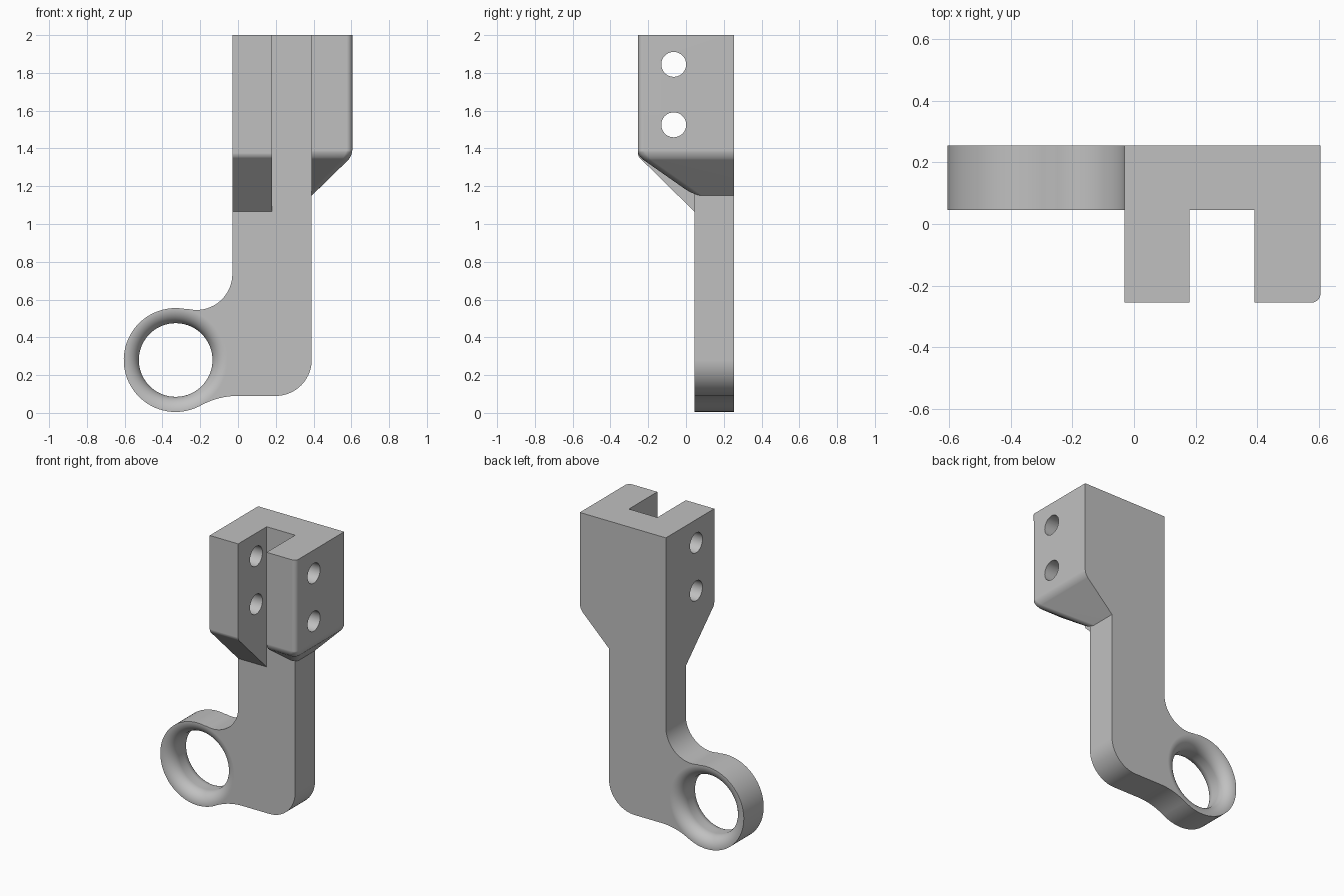
import bpy, bmesh
from math import sin, cos, pi, radians
from mathutils import Vector

if "Cube" in bpy.data.objects:
    bpy.data.objects.remove(bpy.data.objects["Cube"], do_unlink=True)

grey = bpy.data.materials.new("plain grey")
grey.use_nodes = True
grey.diffuse_color = (0.53, 0.53, 0.53, 1)
grey.node_tree.nodes["Principled BSDF"].inputs["Base Color"].default_value = (0.53, 0.53, 0.53, 1)

BACK, FACE, FRONT = 0.255, 0.045, -0.255      # depth planes
LEFT, SLOT_L, SLOT_R, RIGHT = -0.03, 0.18, 0.39, 0.605
TOP, SHOULDER = 2.0, 1.36
RING = Vector((-0.33, 0, 0.28))


def arc(cx, cz, r, start, end, n):
    angles = [radians(start + (end - start) * i / n) for i in range(n + 1)]
    return [(cx + r * cos(a), cz + r * sin(a)) for a in angles]


def make_object(name, bm):
    bmesh.ops.recalc_face_normals(bm, faces=bm.faces)
    mesh = bpy.data.meshes.new(name)
    bm.to_mesh(mesh)
    bm.free()
    mesh.materials.append(grey)
    obj = bpy.data.objects.new(name, mesh)
    bpy.context.collection.objects.link(obj)
    return obj


def extrude(points, offset):
    bm = bmesh.new()
    face = bm.faces.new([bm.verts.new(p) for p in points])
    moved = bmesh.ops.extrude_face_region(bm, geom=[face], use_keep_orig=True)["geom"]
    verts = [v for v in moved if isinstance(v, bmesh.types.BMVert)]
    bmesh.ops.translate(bm, verts=verts, vec=offset)
    return bm


def round_edges(bm, edges, width):
    bmesh.ops.bevel(bm, geom=edges, offset=width, offset_type='OFFSET',
                    segments=5, profile=0.5, affect='EDGES', clamp_overlap=True)


def finish(obj, cutters):
    bpy.ops.object.select_all(action='DESELECT')
    obj.select_set(True)
    bpy.context.view_layer.objects.active = obj
    for cutter in cutters:
        mod = obj.modifiers.new("cut", 'BOOLEAN')
        mod.operation = 'DIFFERENCE'
        mod.solver = 'EXACT'
        mod.object = cutter
        bpy.ops.object.modifier_apply(modifier=mod.name)
    bpy.ops.object.shade_smooth_by_angle(angle=radians(30))
    weighted = obj.modifiers.new("flat face normals", 'WEIGHTED_NORMAL')
    weighted.keep_sharp = True


# Arm plate: straight bar blending into the ring
outline = [(SLOT_R, TOP), (LEFT, TOP)]
outline += arc(-0.22, 0.735, 0.19, 0, -103.6, 20)
outline += arc(RING.x, RING.z, 0.275, 78, 297, 48)
outline += arc(0, -0.318, 0.408, 118.9, 90, 10)
outline += arc(0.2, 0.28, 0.19, -90, 0, 18)
arm_plate = make_object("arm_plate", extrude([(x, FACE, z) for x, z in outline],
                                             (0, BACK - FACE, 0)))

# Ring cutter: lathed hole flared towards both faces
wide, fillet = 0.272, 0.077
half = [(0, FACE - 0.05), (wide, FACE - 0.05)]
for i in range(11):
    t = pi / 2 * i / 10
    half.append((wide - fillet * sin(t), FACE + fillet * (1 - cos(t))))
profile = half + [(r, FACE + BACK - y) for r, y in reversed(half)]
bm = bmesh.new()
verts = [bm.verts.new((RING.x + r, y, RING.z)) for r, y in profile]
edges = [bm.edges.new(pair) for pair in zip(verts, verts[1:])]
bmesh.ops.spin(bm, geom=verts + edges, cent=RING, axis=(0, 1, 0),
               angle=2 * pi, steps=72, use_duplicate=False)
bmesh.ops.remove_doubles(bm, verts=bm.verts, dist=0.0001)
ring_cutter = make_object("ring_cutter", bm)

# Bolt hole cutters through both lugs
bolt_cutters = [
    make_object("bolt_cutter", extrude(
        [(-0.2, y, z) for y, z in arc(-0.065, height, 0.066, 0, 350, 35)], (1, 0, 0)))
    for height in (1.845, 1.525)]

# Left-hand lug: block with a sloping underside
side = [(FRONT, TOP), (FACE, TOP), (FACE, 1.065), (FRONT, SHOULDER)]
bm = extrude([(LEFT, y, z) for y, z in side], (SLOT_L - LEFT, 0, 0))
round_edges(bm, [e for e in bm.edges
                 if all(abs(v.co.z - SHOULDER) < 0.001 for v in e.verts)], 0.015)
inner_lug = make_object("inner_lug", bm)

# Outer lug: full-depth block tapering on two sides, with a rounded corner
LOW = 1.15
corners = [(x, y, TOP) for x in (SLOT_R, RIGHT) for y in (FRONT, BACK)]
corners += [(SLOT_R, FRONT, SHOULDER), (RIGHT, FRONT, SHOULDER), (RIGHT, BACK, SHOULDER),
            (SLOT_R, BACK, LOW), (SLOT_R, FACE, LOW)]
bm = bmesh.new()
for corner in corners:
    bm.verts.new(corner)
bmesh.ops.convex_hull(bm, input=bm.verts)
bmesh.ops.dissolve_limit(bm, angle_limit=radians(2), verts=bm.verts, edges=bm.edges)
tip = min(bm.verts, key=lambda v: (v.co - Vector((RIGHT, FRONT, SHOULDER))).length)
round_edges(bm, list(tip.link_edges), 0.03)
outer_lug = make_object("outer_lug", bm)

finish(arm_plate, [ring_cutter])
finish(inner_lug, bolt_cutters)
finish(outer_lug, bolt_cutters)
for cutter in [ring_cutter] + bolt_cutters:
    bpy.data.objects.remove(cutter, do_unlink=True)
